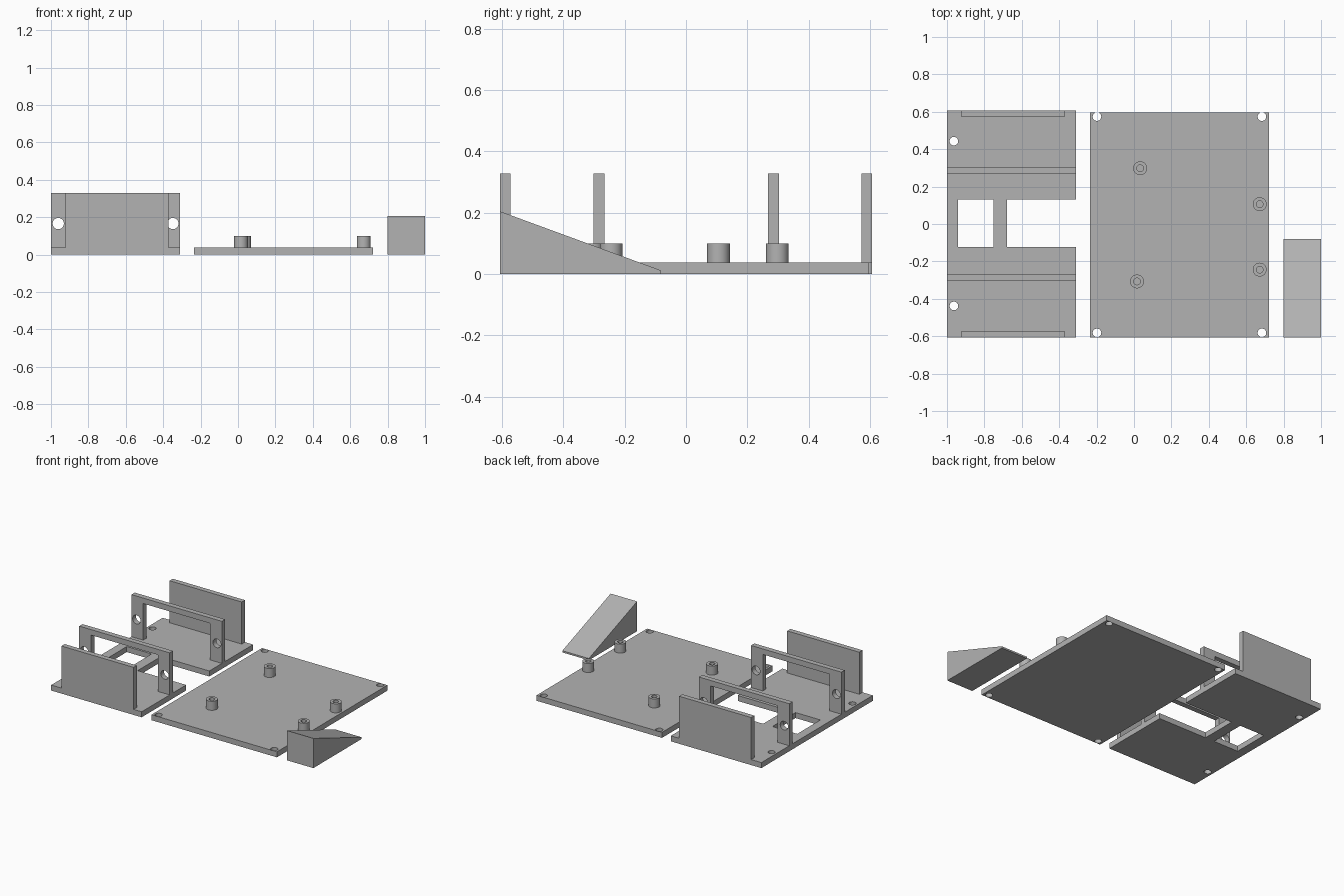
import bpy, bmesh, math
from mathutils import Matrix

if "Cube" in bpy.data.objects:
    bpy.data.objects.remove(bpy.data.objects["Cube"])

grey = bpy.data.materials.new("plain grey")
grey.diffuse_color = (0.45, 0.45, 0.45, 1)
grey.use_nodes = True
grey.node_tree.nodes["Principled BSDF"].inputs["Base Color"].default_value = grey.diffuse_color


def rect(x0, x1, y0, y1):
    return [(x0, y0), (x1, y0), (x1, y1), (x0, y1)]


def circle(x, y, r, n=32):
    return [(x + r * math.cos(2 * math.pi * i / n),
             y + r * math.sin(2 * math.pi * i / n)) for i in range(n)]


def extrude(name, loops, low, high, turn=Matrix()):
    """Fill an outline (first loop) with holes (other loops) and give it depth."""
    curve = bpy.data.curves.new(name, 'CURVE')
    curve.dimensions = '2D'
    curve.fill_mode = 'BOTH'
    curve.extrude = (high - low) / 2
    for loop in loops:
        spline = curve.splines.new('POLY')
        spline.points.add(len(loop) - 1)
        for point, (x, y) in zip(spline.points, loop):
            point.co = (x, y, 0, 1)
        spline.use_cyclic_u = True
    helper = bpy.data.objects.new(name + "_outline", curve)
    bpy.context.collection.objects.link(helper)
    graph = bpy.context.evaluated_depsgraph_get()
    mesh = bpy.data.meshes.new_from_object(helper.evaluated_get(graph))
    bpy.data.objects.remove(helper)
    bpy.data.curves.remove(curve)
    mesh.transform(turn @ Matrix.Translation((0, 0, (low + high) / 2)))
    bm = bmesh.new()
    bm.from_mesh(mesh)
    bmesh.ops.remove_doubles(bm, verts=bm.verts, dist=1e-5)
    bmesh.ops.recalc_face_normals(bm, faces=bm.faces)
    bm.to_mesh(mesh)
    bm.free()
    mesh.materials.clear()
    mesh.materials.append(grey)
    obj = bpy.data.objects.new(name, mesh)
    bpy.context.collection.objects.link(obj)
    bpy.ops.object.select_all(action='DESELECT')
    obj.select_set(True)
    bpy.context.view_layer.objects.active = obj
    bpy.ops.object.shade_smooth_by_angle(angle=math.radians(30))
    return obj


# Outline drawn in x and z, depth running along -y
UPRIGHT = Matrix.Rotation(math.pi / 2, 4, 'X')
# Outline drawn in y and z, depth running along x
SIDEWAYS = Matrix(((0, 0, 1, 0), (1, 0, 0, 0), (0, 1, 0, 0), (0, 0, 0, 1)))
T, TOP = 0.038, 0.328          # plate thickness, height of the walls
L, R = -1.0, -0.31             # sides of the holder

# Holder base with a closed opening, an open notch and two screw holes
outline = [(L, -0.607), (R, -0.607), (R, -0.122), (-0.68, -0.122),
           (-0.68, 0.13), (R, 0.13), (R, 0.607), (L, 0.607)]
extrude("holder_base", [outline, rect(-0.94, -0.75, -0.122, 0.13),
                        circle(-0.963, 0.443, 0.023), circle(-0.963, -0.438, 0.023)], 0, T)

# Solid end walls
for name, y in (("front_wall", -0.607), ("back_wall", 0.572)):
    extrude(name, [rect(-0.922, -0.372, T, TOP)], -y - 0.035, -y, UPRIGHT)

# Open bracket frames with a screw hole in each leg
frame = [(L, T), (-0.91, T), (-0.91, 0.29), (-0.40, 0.29), (-0.40, T), (R, T),
         (R, TOP), (L, TOP)]
for name, y in (("front_bracket", -0.302), ("back_bracket", 0.267)):
    extrude(name, [frame, circle(-0.961, 0.166, 0.03), circle(-0.348, 0.166, 0.03)],
            -y - 0.036, -y, UPRIGHT)

# Board plate with corner holes
corners = [circle(x, y, 0.023) for x in (-0.198, 0.684) for y in (-0.582, 0.574)]
extrude("board_plate", [rect(-0.235, 0.722, -0.607, 0.597)] + corners, 0, T)

# Hollow standoffs
for i, (x, y) in enumerate([(0.033, 0.298), (0.672, 0.106), (0.672, -0.244), (0.016, -0.307)]):
    extrude(f"standoff_{i + 1}", [circle(x, y, 0.037), circle(x, y, 0.018)], T, 0.1)

# Separate wedge
extrude("wedge", [[(-0.607, 0), (-0.081, 0), (-0.081, 0.012), (-0.607, 0.205)]],
        0.798, 1.0, SIDEWAYS)
